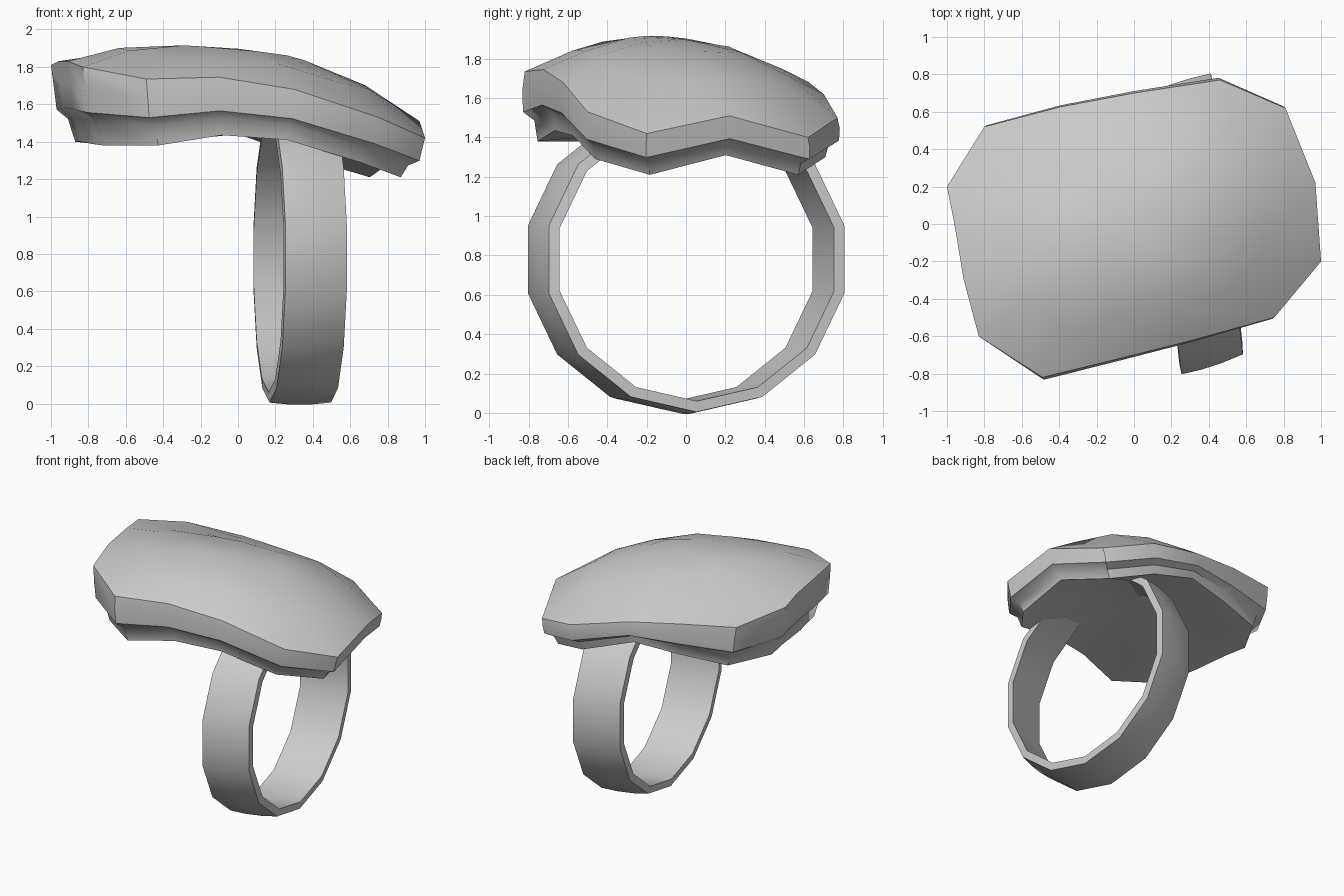
import bpy, bmesh, math
from mathutils import Vector

if "Cube" in bpy.data.objects:
    bpy.data.objects.remove(bpy.data.objects["Cube"])

metal = bpy.data.materials.new("grey_metal")
metal.diffuse_color = (0.6, 0.6, 0.6, 1)
metal.use_nodes = True
metal.node_tree.nodes["Principled BSDF"].inputs["Base Color"].default_value = metal.diffuse_color


def finish(bm, name, angle):
    """Turn the bmesh into a named, smooth-shaded object."""
    bmesh.ops.recalc_face_normals(bm, faces=bm.faces)
    mesh = bpy.data.meshes.new(name)
    bm.to_mesh(mesh)
    bm.free()
    mesh.materials.append(metal)
    ob = bpy.data.objects.new(name, mesh)
    bpy.context.collection.objects.link(ob)
    bpy.ops.object.select_all(action='DESELECT')
    ob.select_set(True)
    bpy.context.view_layer.objects.active = ob
    bpy.ops.object.shade_smooth_by_angle(angle=math.radians(angle))
    return ob


def bridge(bm, a, b):
    n = len(a)
    for i in range(n):
        j = (i + 1) % n
        bm.faces.new((a[i], a[j], b[j], b[i]))


def lerp_table(table, x):
    for (x0, z0), (x1, z1) in zip(table, table[1:]):
        if x <= x1:
            return z0 + (z1 - z0) * (x - x0) / (x1 - x0)
    return table[-1][1]


# Finger band: skewed hoop, cross-section as (offset along width, radius)
SIDES = 14
center = Vector((0.33, 0, 0.78))
width = Vector((math.cos(math.radians(18)), math.sin(math.radians(18)), 0))
across = Vector((-math.sin(math.radians(6.5)), math.cos(math.radians(6.5)), 0))
section = [(-0.175, 0.72), (-0.17, 0.775), (-0.06, 0.785), (0.06, 0.785),
           (0.175, 0.775), (0.18, 0.72)]
bm = bmesh.new()
rings = []
for w, r in section:
    ring = []
    for i in range(SIDES):
        a = 2 * math.pi * i / SIDES - math.pi / 2
        p = center + width * w + across * (r * math.cos(a)) + Vector((0, 0, r * math.sin(a)))
        ring.append(bm.verts.new(p))
    rings.append(ring)
for k in range(len(rings)):
    bridge(bm, rings[k], rings[(k + 1) % len(rings)])
finish(bm, "finger_band", 40)

# Domed plate: outline as (x, y, top rim height, lower rim height)
outline = [
    (1.0, -.2, 1.42, 1.21), (.97, .22, 1.51, 1.31), (.81, .62, 1.40, 1.21),
    (.46, .77, 1.50, 1.30), (0, .70, 1.62, 1.44), (-.4, .625, 1.68, 1.41),
    (-.8, .52, 1.72, 1.38), (-1.0, .2, 1.81, 1.40), (-.96, 0, 1.83, 1.40),
    (-.91, -.3, 1.83, 1.39), (-.83, -.6, 1.80, 1.38), (-.49, -.82, 1.735, 1.38),
    (-.1, -.725, 1.745, 1.435), (.3, -.625, 1.68, 1.41), (.75, -.5, 1.53, 1.29)]
crest = [(-1.0, 1.865), (-.6, 1.905), (-.2, 1.92), (.23, 1.88), (.63, 1.74), (1.0, 1.50)]
belly = [(-1.0, 1.385), (-.4, 1.39), (0, 1.45), (.35, 1.43), (.8, 1.27), (1.0, 1.2)]


def dome(x, y):
    return lerp_table(crest, x) - 0.44 * (y + 0.1 - 0.2 * x) ** 2


def scaled(s, height):
    return [bm.verts.new((x * s, y * s, height(x * s, y * s))) for x, y, _, _ in outline]


bm = bmesh.new()
layers = [scaled(0.35, dome), scaled(0.7, dome)]
# side wall: (x scale, y scale, fraction of the drop)
for sx, sy, f in [(1, 1, 0), (.985, 1.015, .28), (.97, 1.01, .58),
                  (.91, .94, .70), (.87, .92, 1)]:
    layers.append([bm.verts.new((x * sx, y * sy, zt + (zb - zt) * f))
                   for x, y, zt, zb in outline])
layers.append(scaled(0.5, lambda x, y: lerp_table(belly, x)))
for a, b in zip(layers, layers[1:]):
    bridge(bm, a, b)
# close the crown and the underside
for ring, z in ((layers[0], dome(0, 0)), (layers[-1], 1.45)):
    tip = bm.verts.new((0, 0, z))
    for i in range(len(ring)):
        bm.faces.new((ring[i], ring[(i + 1) % len(ring)], tip))
finish(bm, "domed_plate", 42)
